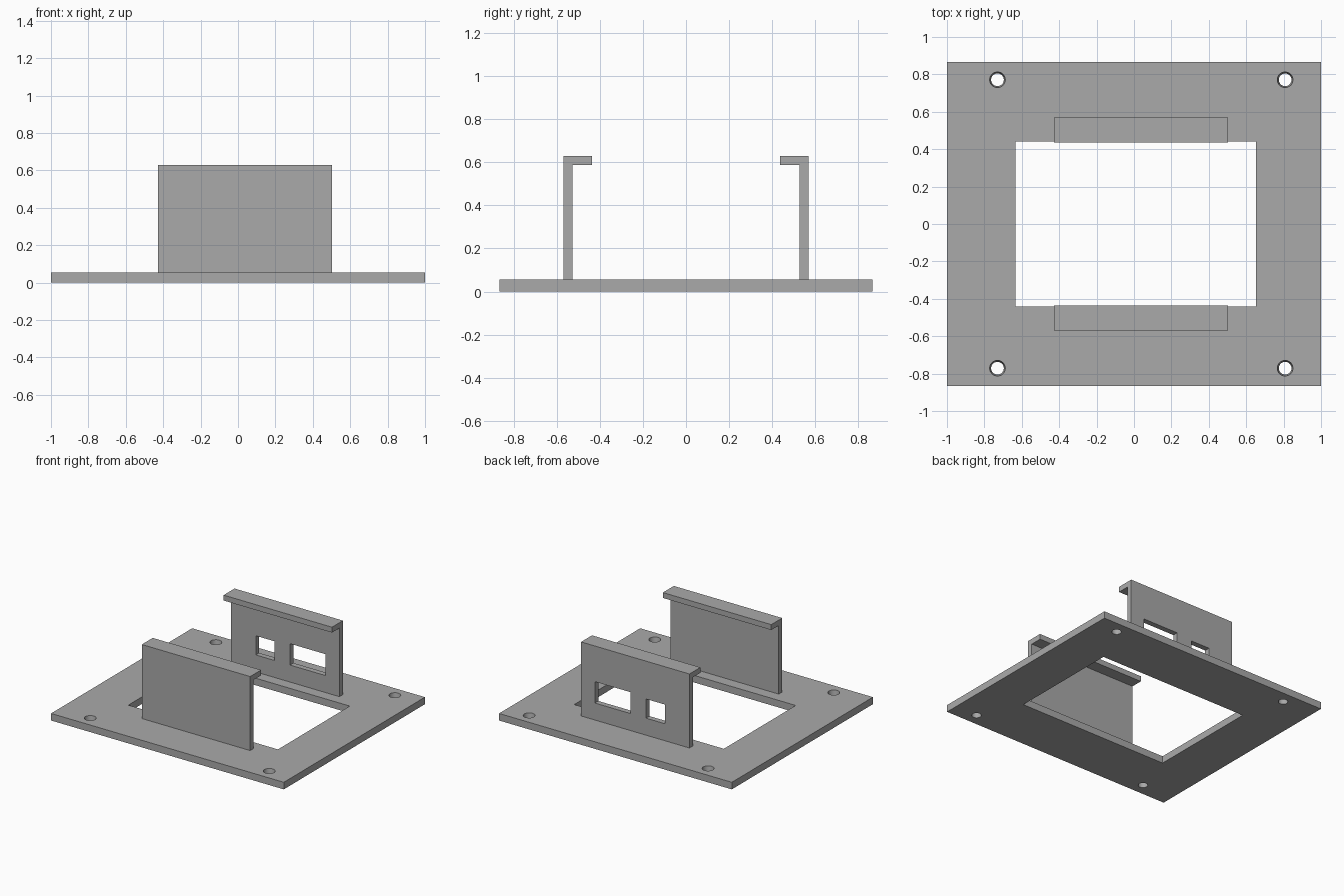
import bpy
import bmesh
from math import radians

default = bpy.data.objects.get("Cube")
if default:
    bpy.data.objects.remove(default, do_unlink=True)

grey = bpy.data.materials.new("plain grey")
grey.use_nodes = True
colour = (0.4, 0.4, 0.4, 1)
grey.diffuse_color = colour
grey.node_tree.nodes["Principled BSDF"].inputs["Base Color"].default_value = colour

PLATE_TOP = 0.055
HALF_DEPTH = 0.866
WALL_X = (-0.428, 0.503)


def finish(name, bm):
    """Turn a bmesh into a named grey object."""
    bmesh.ops.recalc_face_normals(bm, faces=bm.faces)
    mesh = bpy.data.meshes.new(name)
    bm.to_mesh(mesh)
    bm.free()
    mesh.materials.append(grey)
    obj = bpy.data.objects.new(name, mesh)
    bpy.context.collection.objects.link(obj)
    return obj


def box(name, xs, ys, zs):
    bm = bmesh.new()
    bmesh.ops.create_cube(bm, size=1)
    for v in bm.verts:
        v.co = [r[0] if c < 0 else r[1] for c, r in zip(v.co, (xs, ys, zs))]
    return finish(name, bm)


def extrude_profile(name, profile, xs):
    """Extrude a (y, z) outline along x."""
    bm = bmesh.new()
    face = bm.faces.new([bm.verts.new((xs[0], y, z)) for y, z in profile])
    out = bmesh.ops.extrude_face_region(bm, geom=[face])
    verts = [g for g in out["geom"] if isinstance(g, bmesh.types.BMVert)]
    bmesh.ops.translate(bm, verts=verts, vec=(xs[1] - xs[0], 0, 0))
    return finish(name, bm)


def cut(target, cutter):
    """Subtract the cutter from the target, then delete the cutter."""
    cutter.hide_render = True
    mod = target.modifiers.new("cut", "BOOLEAN")
    mod.operation = "DIFFERENCE"
    mod.solver = "EXACT"
    mod.object = cutter
    bpy.ops.object.select_all(action="DESELECT")
    target.select_set(True)
    bpy.context.view_layer.objects.active = target
    bpy.ops.object.modifier_apply(modifier=mod.name)
    bpy.data.objects.remove(cutter, do_unlink=True)


# Base plate with its rectangular opening
plate = box("base_plate", (-1, 1), (-HALF_DEPTH, HALF_DEPTH), (0, PLATE_TOP))
cut(plate, box("opening_cutter", (-0.634, 0.652), (-0.441, 0.441), (-0.1, 0.2)))

# Tapered screw holes, wider at the top
for x in (-0.73, 0.808):
    for y in (-0.771, 0.771):
        bm = bmesh.new()
        bmesh.ops.create_cone(bm, cap_ends=True, segments=32,
                              radius1=0.03, radius2=0.046, depth=PLATE_TOP * 2)
        bmesh.ops.translate(bm, verts=bm.verts, vec=(x, y, PLATE_TOP / 2))
        cut(plate, finish("hole_cutter", bm))

bpy.ops.object.select_all(action="DESELECT")
plate.select_set(True)
bpy.context.view_layer.objects.active = plate
bpy.ops.object.shade_smooth_by_angle(angle=radians(30))

# Upright walls with inward lips, mirrored front to back
outline = [(0.569, PLATE_TOP), (0.569, 0.63), (0.435, 0.63),
           (0.435, 0.588), (0.527, 0.588), (0.527, PLATE_TOP)]
front_wall = extrude_profile("front_wall", [(-y, z) for y, z in outline], WALL_X)
back_wall = extrude_profile("back_wall", outline, WALL_X)

# Two port windows in the back wall
for xs, top in (((-0.216, -0.056), 0.336), ((0.078, 0.385), 0.353)):
    cut(back_wall, box("window_cutter", xs, (0.5, 0.6), (0.187, top)))
